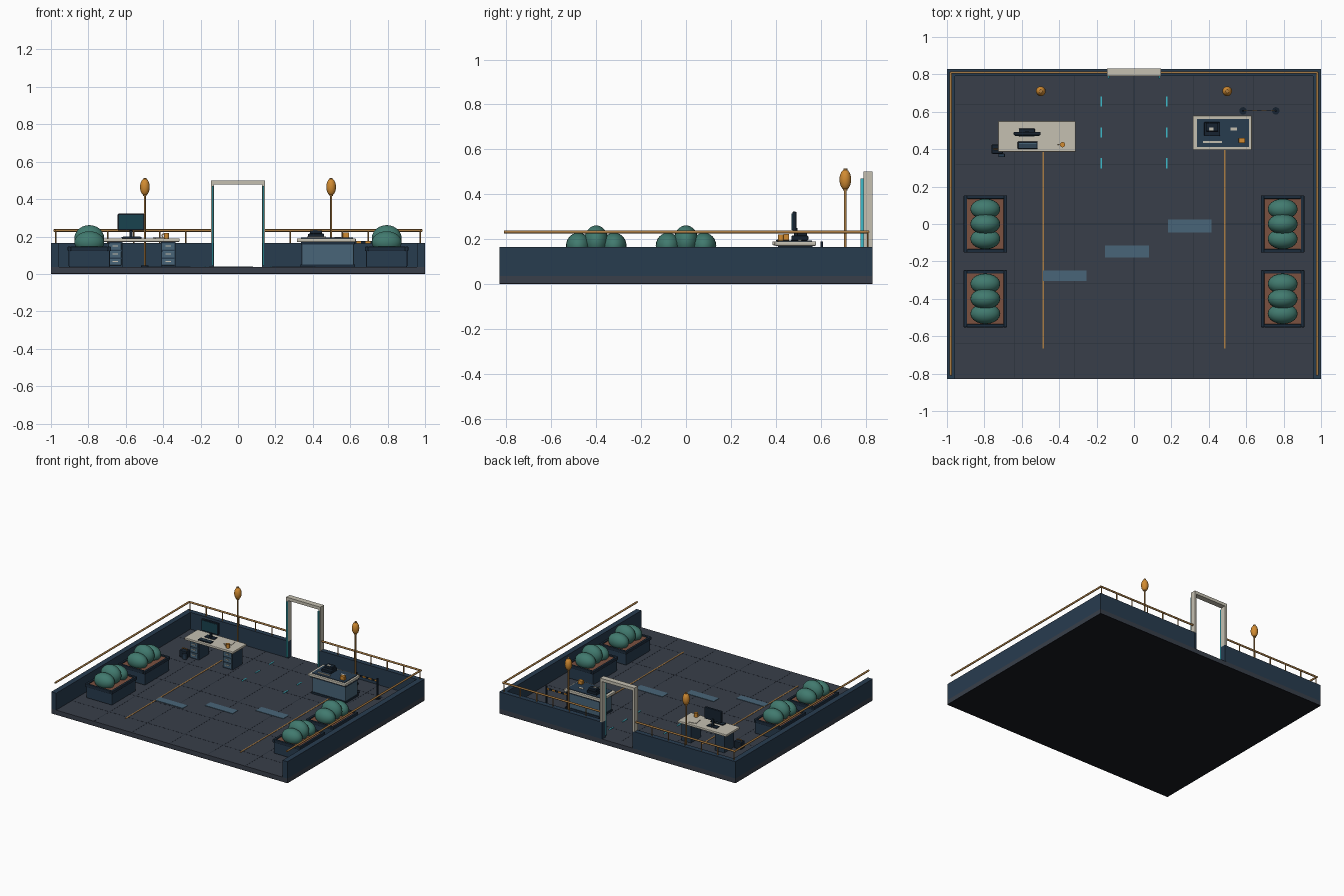
import bpy, math
from mathutils import Vector

MATS = {}
COL = dict(floor="3B414B", seam="2A303A", under="1E2026", wall="2C3E50", trim="22303E", brass="A87B45",
           white="C4BFB0", cyan="3FB8C8", dark="1C2733", blue="4A6578", soil="7A5242",
           leaf="43796E", amber="D08A35", screen="1F4450")

def mat(c):
    if c not in MATS:
        h = COL[c]
        rgb = [(int(h[i:i + 2], 16) / 255) ** 2.2 for i in (0, 2, 4)]
        MATS[c] = bpy.data.materials.new(c)
        MATS[c].diffuse_color = (*rgb, 1)
    return MATS[c]

def finish(name, c):
    o = bpy.context.object
    o.name = name
    o.data.materials.append(mat(c))
    return o

def box(name, c, x0, x1, y0, y1, z0, z1, bevel=0, rot=0):
    bpy.ops.mesh.primitive_cube_add(size=1, location=((x0 + x1) / 2, (y0 + y1) / 2, (z0 + z1) / 2))
    o = finish(name, c)
    o.scale = (x1 - x0, y1 - y0, z1 - z0)
    bpy.ops.object.transform_apply(location=False, rotation=False, scale=True)
    o.rotation_euler.z = rot
    if bevel:
        m = o.modifiers.new("bevel", "BEVEL")
        m.width, m.segments = bevel, 2
    return o

def rod(name, c, a, b, r, sides=10):
    a, b = Vector(a), Vector(b)
    bpy.ops.mesh.primitive_cylinder_add(vertices=sides, radius=r, depth=(b - a).length, location=(a + b) / 2)
    o = finish(name, c)
    o.rotation_euler = (b - a).to_track_quat('Z', 'Y').to_euler()
    bpy.ops.object.shade_smooth_by_angle(angle=math.radians(40))
    return o

def ball(name, c, p, s):
    bpy.ops.mesh.primitive_uv_sphere_add(segments=20, ring_count=12, radius=1, location=p)
    o = finish(name, c)
    o.scale = s
    bpy.ops.object.shade_smooth()
    return o

F = 0.036  # floor level
# floor slab with dark underside
box("floor_slab", "floor", -1, 1, -0.83, 0.83, 0.004, F)
box("slab_underside", "under", -1, 1, -0.83, 0.83, 0, 0.004)
for i in range(-2, 3):
    box("floor_seam_long", "seam", i * 0.32 - 0.002, i * 0.32 + 0.002, -0.82, 0.79, F, F + 0.0006)
    box("floor_seam_cross", "seam", -0.955, 0.955, i * 0.32 - 0.002, i * 0.32 + 0.002, F, F + 0.0006)

# floor inlays
for i, (x, y) in enumerate([(-0.37, -0.277), (-0.037, -0.147), (0.298, -0.01)]):
    box("floor_panel", "blue", x - 0.117, x + 0.117, y - 0.029 - 0.003 * i, y + 0.029 + 0.003 * i, F, F + 0.003)

for s in (-1, 1):
    box("brass_inlay", "brass", s * 0.485 - 0.005, s * 0.485 + 0.005, -0.665, 0.5, F, F + 0.002)
    for y in (0.655, 0.49, 0.325):
        box("guide_dash", "cyan", s * 0.175 - 0.004, s * 0.175 + 0.004, y - 0.027, y + 0.027, F, F + 0.003)

    # parapet walls
    xs = sorted((s * 0.958, s * 1.0))
    box("side_wall", "wall", *xs, -0.83, 0.83, F, 0.165)
    xs = sorted((s * 0.132, s * 0.958))
    box("back_wall", "wall", *xs, 0.792, 0.83, F, 0.165)

    # railing
    rod("side_rail", "brass", (s * 0.98, -0.81, 0.232), (s * 0.98, 0.812, 0.232), 0.007)
    rod("back_rail", "brass", (s * 0.985, 0.81, 0.232), (s * 0.14, 0.81, 0.232), 0.007)
    for k in range(6):
        x = s * (0.28 + 0.139 * k)
        rod("baluster", "brass", (x, 0.81, 0.16), (x, 0.81, 0.232), 0.004, 8)

    # door posts and light strips
    xs = sorted((s * 0.128, s * 0.145))
    box("door_post", "white", *xs, 0.79, 0.832, 0.165, 0.48)
    box("door_post_foot", "wall", *xs, 0.79, 0.832, F, 0.165)
    xs = sorted((s * 0.130, s * 0.138))
    box("door_light", "cyan", *xs, 0.778, 0.79, 0.045, 0.47)

    # lantern posts
    x = s * 0.498
    rod("lamp_base", "dark", (x, 0.71, F), (x, 0.71, F + 0.01), 0.02, 16)
    rod("lamp_post", "brass", (x, 0.71, F), (x, 0.71, 0.425), 0.006)
    ball("lantern", "amber", (x, 0.71, 0.465), (0.026, 0.026, 0.046))
    rod("lantern_cap", "brass", (x, 0.71, 0.505), (x, 0.71, 0.514), 0.009)
    rod("lantern_collar", "brass", (x, 0.71, 0.417), (x, 0.71, 0.426), 0.01)

    # planters with shrubs
    for y in (0, -0.4):
        x = s * 0.795
        box("planter_box", "wall", x - 0.11, x + 0.11, y - 0.146, y + 0.146, F, 0.132, 0.006)
        for e in (-1, 1):
            box("planter_rim_side", "trim", x + e * 0.107 - 0.009, x + e * 0.107 + 0.009,
                y - 0.153, y + 0.153, 0.122, 0.146, 0.004)
            box("planter_rim_end", "trim", x - 0.1, x + 0.1, y + e * 0.144 - 0.009,
                y + e * 0.144 + 0.009, 0.122, 0.146, 0.004)
        box("planter_soil", "soil", x - 0.1, x + 0.1, y - 0.137, y + 0.137, 0.125, 0.138)
        for dy, z, rz in ((-0.08, 0.17, 0.058), (0, 0.19, 0.071), (0.08, 0.17, 0.058)):
            ball("shrub", "leaf", (x, y + dy, z), (0.08, 0.055, rz))

box("door_header", "white", -0.145, 0.145, 0.79, 0.832, 0.477, 0.5)

# work desk
box("desk_top", "white", -0.727, -0.312, 0.385, 0.55, 0.172, 0.19, 0.005)
for x0, x1 in ((-0.695, -0.618), (-0.412, -0.333)):
    box("desk_pedestal", "wall", x0, x1, 0.41, 0.53, F, 0.172)
    for k in range(3):
        z = 0.046 + 0.041 * k
        box("drawer_front", "blue", x0 + 0.006, x1 - 0.006, 0.403, 0.41, z, z + 0.035, 0.002)
        box("drawer_handle", "white", (x0 + x1) / 2 - 0.014, (x0 + x1) / 2 + 0.014, 0.398, 0.403, z + 0.018, z + 0.023)

# monitor, keyboard, paper and mug
box("monitor_base", "dark", -0.615, -0.53, 0.468, 0.51, 0.19, 0.196, 0.003)
box("monitor_neck", "dark", -0.58, -0.564, 0.482, 0.496, 0.194, 0.25)
box("monitor_case", "dark", -0.643, -0.5, 0.474, 0.492, 0.233, 0.322, 0.004)
box("monitor_screen", "screen", -0.635, -0.508, 0.471, 0.475, 0.241, 0.314)
box("keyboard", "dark", -0.622, -0.515, 0.402, 0.44, 0.19, 0.198, 0.002)
for k in range(3):
    y = 0.409 + 0.0095 * k
    box("key_row", "blue", -0.616, -0.521, y, y + 0.006, 0.197, 0.2)
for k in range(2):
    box("paper_sheet", "white", -0.447, -0.387, 0.462, 0.526, 0.19 + 0.002 * k, 0.192 + 0.002 * k, rot=0.17 + 0.06 * k)

def mug(x, y):
    rod("mug", "amber", (x, y, 0.19), (x, y, 0.22), 0.014, 16)
    bpy.ops.mesh.primitive_torus_add(major_radius=0.009, minor_radius=0.0025, major_segments=14,
                                     minor_segments=6, location=(x - 0.016, y, 0.205), rotation=(math.pi / 2, 0, 0))
    finish("mug_handle", "amber")

mug(-0.382, 0.424)

# bag beside the desk
box("bag", "dark", -0.762, -0.70, 0.375, 0.425, F, 0.09, 0.006)
box("bag_pocket", "wall", -0.725, -0.69, 0.358, 0.376, F, 0.075, 0.004)
rod("bag_handle", "brass", (-0.75, 0.4, 0.1), (-0.712, 0.4, 0.1), 0.004)
for x in (-0.75, -0.712):
    rod("bag_handle_end", "brass", (x, 0.4, 0.085), (x, 0.4, 0.1), 0.004)

# reception counter
box("counter_body", "blue", 0.34, 0.62, 0.415, 0.56, F, 0.172, 0.004)
box("counter_plinth", "trim", 0.335, 0.625, 0.41, 0.565, F, 0.05)
box("counter_band", "trim", 0.336, 0.624, 0.411, 0.564, 0.157, 0.17)
box("counter_top", "white", 0.315, 0.63, 0.395, 0.58, 0.17, 0.19, 0.005)
box("counter_mat", "wall", 0.337, 0.615, 0.412, 0.562, 0.189, 0.194)
box("terminal_base", "dark", 0.375, 0.46, 0.47, 0.545, 0.194, 0.215, 0.004)
box("terminal_head", "dark", 0.385, 0.45, 0.495, 0.54, 0.212, 0.233, 0.004)
box("terminal_button", "white", 0.402, 0.426, 0.5, 0.515, 0.232, 0.235)
box("desk_card", "white", 0.515, 0.55, 0.5, 0.515, 0.194, 0.197)
box("pen_tray", "white", 0.37, 0.47, 0.433, 0.445, 0.194, 0.2)
box("amber_box", "amber", 0.56, 0.594, 0.433, 0.46, 0.194, 0.222, 0.002)

# barrier with striped tape
for x in (0.583, 0.758):
    rod("barrier_foot", "dark", (x, 0.605, F), (x, 0.605, F + 0.008), 0.02, 16)
    rod("barrier_post", "dark", (x, 0.605, F), (x, 0.605, 0.19), 0.006)
for k in range(7):
    x = 0.583 + 0.025 * k
    box("barrier_tape", "dark" if k % 2 else "amber", x, x + 0.025, 0.603, 0.607, 0.163, 0.176)
